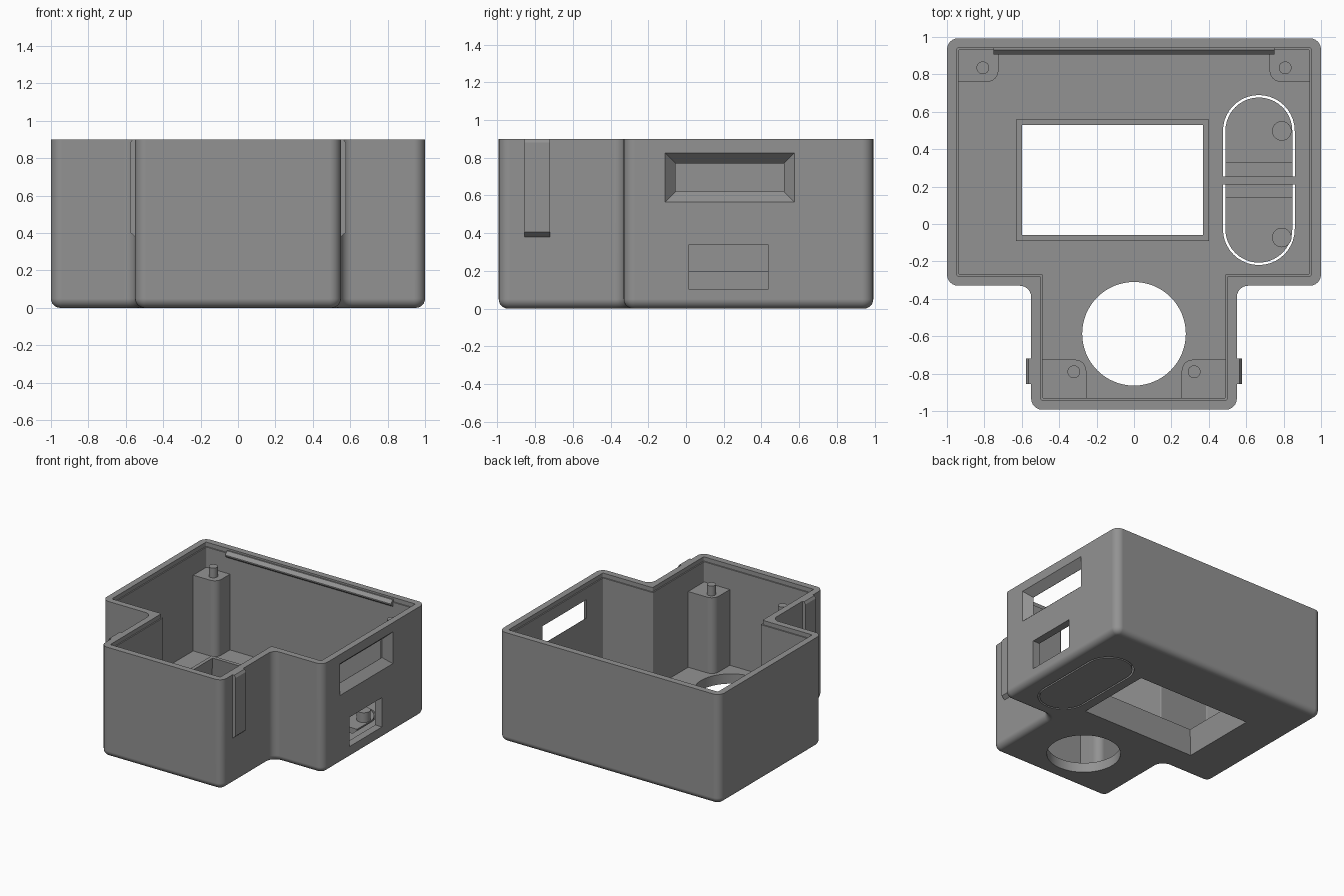
import bpy, bmesh, math
from mathutils import Vector

if "Cube" in bpy.data.objects:
    bpy.data.objects.remove(bpy.data.objects["Cube"])

grey = bpy.data.materials.new("grey_plastic")
grey.diffuse_color = (0.29, 0.29, 0.29, 1)
grey.use_nodes = True
grey.node_tree.nodes["Principled BSDF"].inputs["Base Color"].default_value = grey.diffuse_color

H, FLOOR, HALF_Y = 0.9, 0.08, 0.993


def loft(name, loops):
    """Closed solid through equal-length loops of 3D points."""
    bm = bmesh.new()
    rings = [[bm.verts.new(p) for p in loop] for loop in loops]
    n = len(rings[0])
    for a, b in zip(rings, rings[1:]):
        for i in range(n):
            bm.faces.new((a[i], a[(i + 1) % n], b[(i + 1) % n], b[i]))
    bm.faces.new(rings[0][::-1])
    bm.faces.new(rings[-1])
    bmesh.ops.recalc_face_normals(bm, faces=bm.faces[:])
    me = bpy.data.meshes.new(name)
    bm.to_mesh(me)
    bm.free()
    me.materials.append(grey)
    ob = bpy.data.objects.new(name, me)
    bpy.context.collection.objects.link(ob)
    return ob


def rounded(corners, seg=6):
    """Fillet a 2D polygon given as (x, y, radius) right-angled corners."""
    out, n = [], len(corners)
    for i, (x, y, r) in enumerate(corners):
        p = Vector((x, y))
        if r == 0:
            out.append(p)
            continue
        u = (Vector(corners[i - 1][:2]) - p).normalized()
        v = (Vector(corners[(i + 1) % n][:2]) - p).normalized()
        c = p + (u + v) * r
        for k in range(seg + 1):
            t = math.pi / 2 * k / seg
            out.append(c - v * r * math.cos(t) - u * r * math.sin(t))
    return out


def at(points, z):
    return [(p[0], p[1], z) for p in points]


def rect(x0, x1, y0, y1, e=0):
    return [(x0 - e, y0 - e), (x1 + e, y0 - e), (x1 + e, y1 + e), (x0 - e, y1 + e)]


def circle(x, y, r, n=48):
    return [(x + r * math.cos(2 * math.pi * k / n), y + r * math.sin(2 * math.pi * k / n))
            for k in range(n)]


def prism(name, points, z0, z1):
    return loft(name, [at(points, z0), at(points, z1)])


def pill(r, n=20):
    pts = []
    for cy, start in ((0.4975, 0), (-0.0275, math.pi)):
        for k in range(n + 1):
            t = start + math.pi * k / n
            pts.append((0.6675 + r * math.cos(t), cy + r * math.sin(t)))
    return pts


def boolean(target, tool, op="DIFFERENCE"):
    mod = target.modifiers.new("bool", "BOOLEAN")
    mod.operation, mod.object, mod.solver = op, tool, "EXACT"
    bpy.context.view_layer.objects.active = target
    bpy.ops.object.modifier_apply(modifier=mod.name)
    bpy.data.objects.remove(tool)


def outline(d, convex, concave):
    """T-shaped plan, inset by d."""
    x, n, s = 1 - d, 0.55 - d, -0.33 + d
    f, b = -HALF_Y + d, HALF_Y - d
    return rounded([(-n, f, convex), (n, f, convex), (n, s, concave), (x, s, convex),
                    (x, b, convex), (-x, b, convex), (-x, s, convex), (-n, s, concave)])


# Case shell: rounded bottom edge, outer wall, stepped lip, inner wall, floor
R = 0.05
loops = []
for k in range(7):
    t = math.pi / 2 * k / 6
    d = R * (1 - math.sin(t))
    loops.append(at(outline(d, 0.06 - d, 0.06 + d), R * (1 - math.cos(t))))
loops.append(at(outline(0, 0.06, 0.06), H))
loops.append(at(outline(0.052, 0.008, 0.008), H))
loops.append(at(outline(0.052, 0.008, 0.008), 0.865))
loops.append(at(outline(0.062, 0.008, 0.008), 0.865))
loops.append(at(outline(0.062, 0.008, 0.008), FLOOR))
case = loft("case_shell", loops)

# Screen window: raised rim with a tapered opening
win = (-0.63, 0.40, -0.09, 0.56)
boolean(case, prism("rim", rect(*win), 0.06, 0.2), "UNION")
boolean(case, loft("cut", [at(rect(*win, e=-0.15 * z), z) for z in (-0.02, 0.24)]))

# Round opening and the gap around the push buttons
boolean(case, prism("cut", circle(0, -0.587, 0.277, 64), -0.1, 0.3))
boolean(case, prism("cut", pill(0.192), -0.1, 0.15))

# Chamfered slot and rectangular port in the right wall
slot = []
for x, e in ((0.90, -0.04), (0.94, 0.0), (1.0, 0.055), (1.02, 0.074)):
    slot.append([(x, y, z) for y, z in rect(-0.055, 0.52, 0.62, 0.77, e=max(e, 0))])
boolean(case, loft("cut", slot))
boolean(case, loft("cut", [[(x, y, z) for y, z in rect(0.015, 0.435, 0.10, 0.34)]
                           for x in (0.9, 1.05)]))

# Push button plates with a thinned hinge zone and a bridge bar
plate = prism("button_plate", pill(0.179), 0, FLOOR)
boolean(plate, prism("cut", rect(0.4, 0.95, 0.145, 0.33), 0.035, 0.2))
prism("button_bridge", rect(0.47, 0.865, 0.21, 0.255), 0.03, FLOOR)
for label, y in (("back", 0.4975), ("front", -0.0725)):
    prism("button_pin_" + label, circle(0.79, y, 0.052, 32), 0.06, 0.16)

# Mounting posts with locating pins, tucked in the corners
for sx, side in ((-1, "left"), (1, "right")):
    posts = (("back", 0.945, 0.725, 0.94, 0.76, 0.808, 0.835),
             ("front", 0.495, 0.255, -0.938, -0.725, 0.322, -0.79))
    for label, xo, xi, yo, yi, px, py in posts:
        pts = rounded([(sx * xo, yo, 0), (sx * xi, yo, 0), (sx * xi, yi, 0.06), (sx * xo, yi, 0)])
        prism(f"post_{label}_{side}", pts, 0.07, 0.70)
        prism(f"post_pin_{label}_{side}", circle(sx * px, py, 0.034, 32), 0.69, 0.78)

    # Outer clip rib on the neck
    prof = [(0.54, 0.375), (0.55, 0.38), (0.578, 0.405), (0.578, 0.88), (0.565, H), (0.54, H)]
    loft("clip_rib_" + side, [[(sx * x, y, z) for x, z in prof] for y in (-0.855, -0.72)])

# Snap ridge inside the back wall
ridge = [(0.945, 0.83), (0.93, 0.83), (0.905, 0.85), (0.905, 0.86), (0.93, 0.885), (0.945, 0.885)]
loft("snap_ridge", [[(x, y, z) for y, z in ridge] for x in (-0.75, 0.75)])

# Smooth rounded parts while keeping edges sharp
for ob in bpy.context.collection.objects:
    bpy.ops.object.select_all(action="DESELECT")
    ob.select_set(True)
    bpy.context.view_layer.objects.active = ob
    bpy.ops.object.shade_smooth_by_angle(angle=math.radians(30))
    wn = ob.modifiers.new("flat_normals", "WEIGHTED_NORMAL")
    wn.keep_sharp = True
